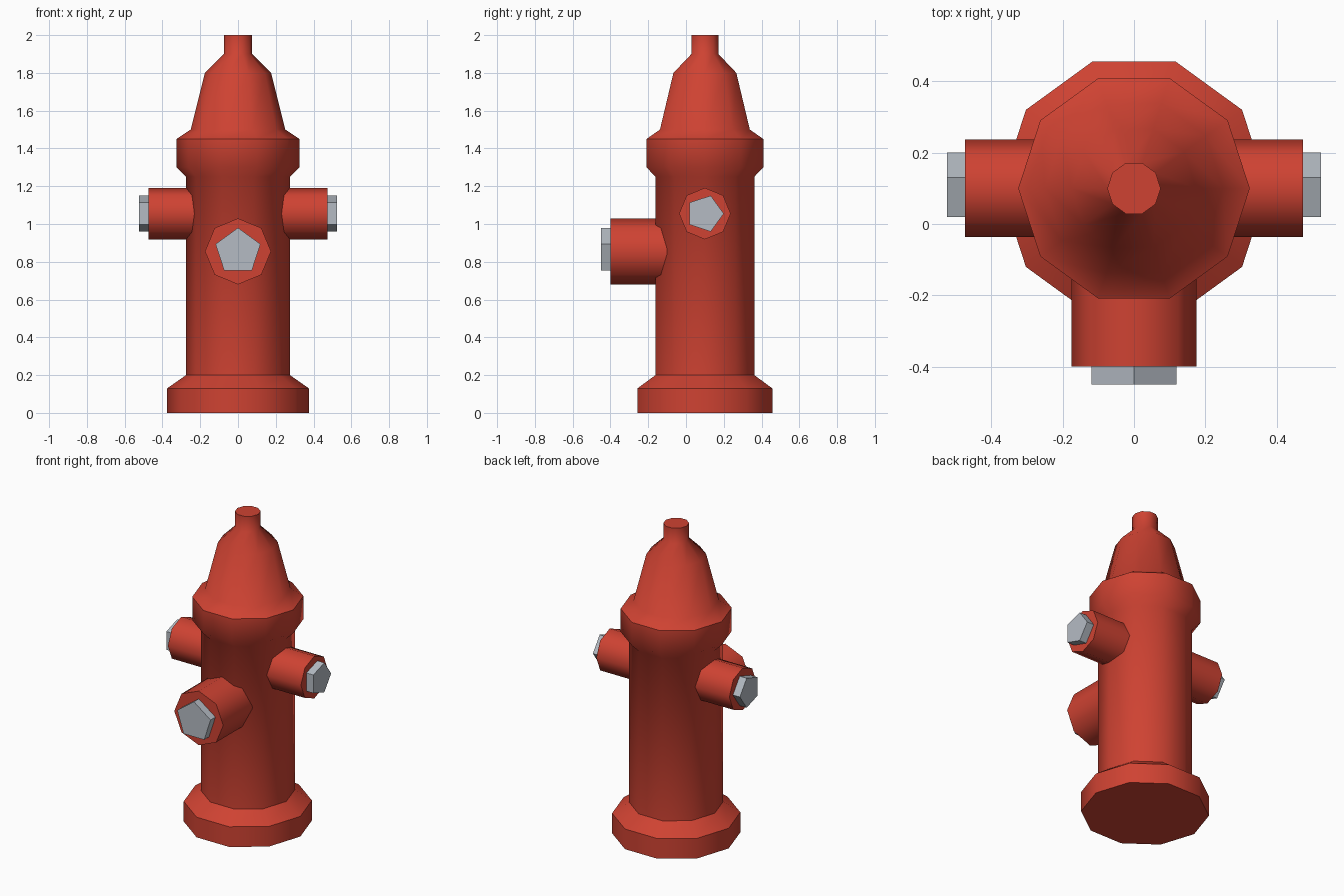
import bpy
import math
from mathutils import Matrix, Vector

default = bpy.data.objects.get("Cube")
if default:
    bpy.data.objects.remove(default, do_unlink=True)


def make_material(name, rgb):
    mat = bpy.data.materials.new(name)
    mat.use_nodes = True
    colour = (*rgb, 1.0)
    mat.diffuse_color = colour
    mat.node_tree.nodes["Principled BSDF"].inputs["Base Color"].default_value = colour
    return mat


RED = make_material("hydrant red", (0.62, 0.055, 0.032))
STEEL = make_material("bolt steel", (0.46, 0.50, 0.55))
AXIS_Y = 0.1


def lathe(name, profile, sides, origin, axis, first, mat):
    """Turn (radius, distance) pairs about an axis; first is the direction of corner 0."""
    axis, first = Vector(axis), Vector(first)
    second = axis.cross(first)
    frame = Matrix((first, second, axis)).transposed()
    verts = []
    for radius, dist in profile:
        for i in range(sides):
            a = math.tau * i / sides
            local = Vector((radius * math.cos(a), radius * math.sin(a), dist))
            verts.append(Vector(origin) + frame @ local)
    faces = [tuple(reversed(range(sides)))]
    for ring in range(len(profile) - 1):
        low, high = ring * sides, (ring + 1) * sides
        for i in range(sides):
            j = (i + 1) % sides
            faces.append((low + i, low + j, high + j, high + i))
    faces.append(tuple(range(len(verts) - sides, len(verts))))

    mesh = bpy.data.meshes.new(name)
    mesh.from_pydata(verts, [], faces)
    mesh.materials.append(mat)
    obj = bpy.data.objects.new(name, mesh)
    bpy.context.collection.objects.link(obj)
    bpy.ops.object.select_all(action="DESELECT")
    obj.select_set(True)
    bpy.context.view_layer.objects.active = obj
    bpy.ops.object.shade_smooth_by_angle(angle=math.radians(50))
    return obj


# Barrel with foot flange, collar, bonnet and top nut
body = [(0.375, 0), (0.375, 0.13), (0.275, 0.2), (0.275, 1.25),
        (0.325, 1.3), (0.325, 1.45), (0.25, 1.5), (0.175, 1.8),
        (0.075, 1.9), (0.075, 2.0)]
lathe("hydrant_body", body, 10, (0, AXIS_Y, 0), (0, 0, 1), (1, 0, 0), RED)


# Outlet: eight-sided nozzle capped by a five-sided bolt
def outlet(side, origin, axis, corner, radius, bolt_radius, start, end):
    lathe(side + "_nozzle", [(radius, start), (radius, end)],
          8, origin, axis, corner, RED)
    lathe(side + "_bolt", [(bolt_radius, end - 0.02), (bolt_radius, end + 0.05)],
          5, origin, axis, corner, STEEL)


outlet("front", (0, AXIS_Y, 0.855), (0, -1, 0), (0, 0, 1), 0.175, 0.125, 0.2, 0.5)
for side, sign in (("left", 1), ("right", -1)):
    outlet(side, (0, AXIS_Y, 1.055), (sign, 0, 0), (0, 1, 0), 0.1365, 0.1, 0.2, 0.475)
